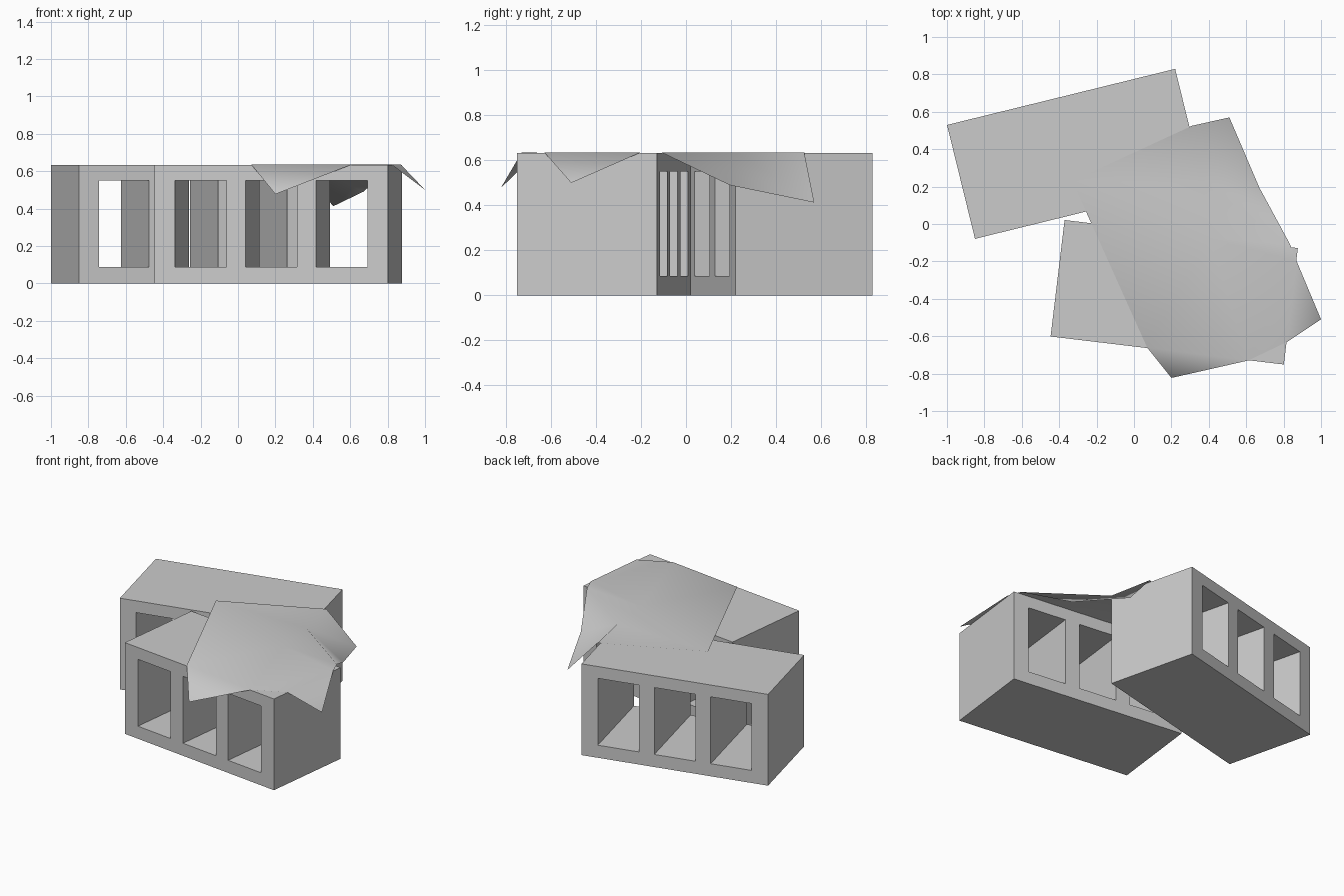
import bpy, bmesh
from math import radians

if "Cube" in bpy.data.objects:
    bpy.data.objects.remove(bpy.data.objects["Cube"])

LENGTH, WIDTH, HEIGHT = 1.256, 0.627, 0.632
HOLE_HALF, PITCH, HOLE_Z = 0.138, 0.38, (0.087, 0.55)


def block(name, x, y, angle):
    """Hollow block: grid of cells in x/z, with three openings running through y."""
    xs = [-LENGTH / 2]
    for i in (-1, 0, 1):
        xs += [i * PITCH - HOLE_HALF, i * PITCH + HOLE_HALF]
    xs.append(LENGTH / 2)
    zs = [0, *HOLE_Z, HEIGHT]
    solid = lambda i, k: 0 <= i < 7 and 0 <= k < 3 and not (k == 1 and i % 2)

    bm = bmesh.new()
    front, back = ({(i, k): bm.verts.new((px, py, pz))
                    for i, px in enumerate(xs) for k, pz in enumerate(zs)}
                   for py in (-WIDTH / 2, WIDTH / 2))
    for i in range(7):
        for k in range(3):
            if not solid(i, k):
                continue
            ring = [(i, k), (i + 1, k), (i + 1, k + 1), (i, k + 1)]
            bm.faces.new([front[c] for c in ring])
            bm.faces.new([back[c] for c in reversed(ring)])
            # walls only where the neighbouring cell is open
            sides = [(0, -1), (1, 0), (0, 1), (-1, 0)]
            for n, (di, dk) in enumerate(sides):
                if not solid(i + di, k + dk):
                    a, b = ring[n], ring[(n + 1) % 4]
                    bm.faces.new([front[b], front[a], back[a], back[b]])
    bmesh.ops.recalc_face_normals(bm, faces=bm.faces)
    mesh = bpy.data.meshes.new(name)
    bm.to_mesh(mesh)
    bm.free()
    obj = bpy.data.objects.new(name, mesh)
    obj.location = (x, y, 0)
    obj.rotation_euler.z = radians(angle)
    bpy.context.collection.objects.link(obj)


# Two blocks nearly touching
block("back_block", -0.315, 0.375, 13.8)
block("front_block", 0.215, -0.365, -6.85)

# Coarse cloth lying over both blocks, with three corners hanging down
T = HEIGHT + 0.004
points = [
    (-0.33, 0.23, T), (0.31, 0.525, T),           # edge on the back block
    (0.51, 0.57, 0.413), (0.67, 0.195, 0.49),     # sagging beyond the blocks
    (0.835, -0.11, T), (0.87, -0.20, T),          # front block, back right corner
    (1.0, -0.51, 0.50),                           # right hanging corner
    (0.82, -0.63, T), (0.61, -0.73, T),
    (0.20, -0.823, 0.477),                        # front hanging corner
    (0.07, -0.66, T),
    (0.37, 0.22, T), (0.40, -0.075, T),           # inner edges across the gap
]
faces = [(0, 10, 12, 11), (0, 11, 1), (1, 11, 2), (11, 3, 2), (11, 12, 4),
         (11, 4, 3), (10, 9, 8), (10, 8, 7, 5, 4, 12), (5, 7, 6)]
mesh = bpy.data.meshes.new("cloth")
mesh.from_pydata(points, [], faces)
mesh.shade_smooth()
bpy.context.collection.objects.link(bpy.data.objects.new("cloth", mesh))
